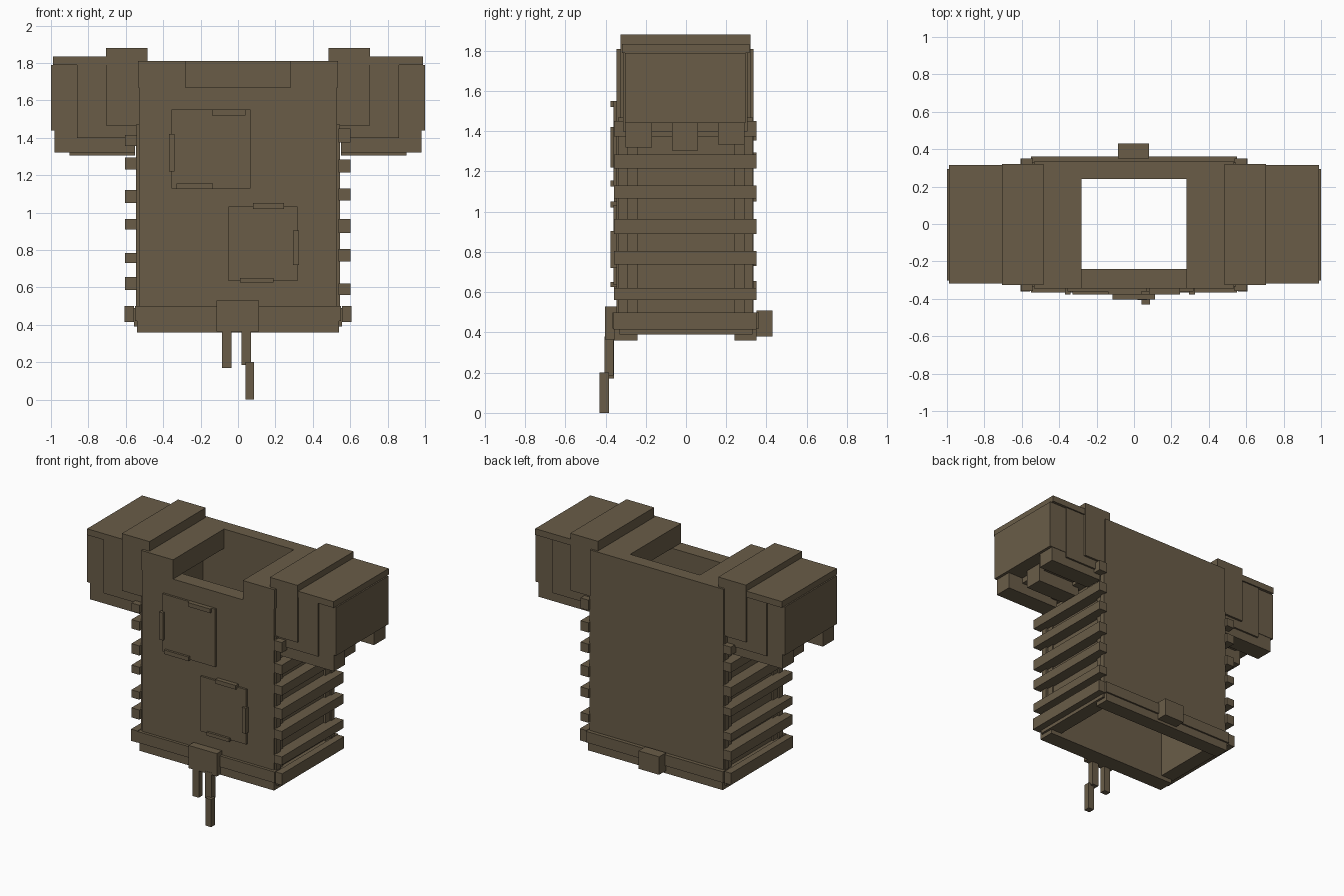
import bpy

mat = bpy.data.materials.new("drab brown")
mat.diffuse_color = (0.142, 0.108, 0.064, 1)


def box(name, x, y, z):
    """Box from (min, max) ranges on each axis."""
    v = [(a, b, c) for a in x for b in y for c in z]
    f = [(0, 1, 3, 2), (4, 6, 7, 5), (0, 4, 5, 1),
         (2, 3, 7, 6), (0, 2, 6, 4), (1, 5, 7, 3)]
    me = bpy.data.meshes.new(name)
    me.from_pydata(v, [], f)
    me.materials.append(mat)
    ob = bpy.data.objects.new(name, me)
    bpy.context.collection.objects.link(ob)
    return ob


def pair(name, x, y, z):
    """The same box on the right and left side."""
    box("right_" + name, x, y, z)
    box("left_" + name, (-x[1], -x[0]), y, z)


# hollow torso: front and back panels, side walls, corner flanges
box("front_panel", (-.53, .53), (-.345, -.24), (.42, 1.67))
box("back_panel", (-.535, .535), (.24, .335), (.42, 1.81))
pair("side_wall", (.45, .52), (-.24, .24), (.39, 1.67))
pair("front_flange", (.5, .545), (-.335, -.29), (.39, 1.47))
pair("back_flange", (.5, .545), (.29, .33), (.39, 1.47))
pair("side_wall_front_fill", (.45, .52), (-.29, -.24), (.42, 1.67))
pair("side_wall_back_fill", (.45, .52), (.24, .29), (.42, 1.67))

# collar blocks beside the neck opening
pair("collar_block", (.28, .535), (-.345, .24), (1.67, 1.81))

# side ribs
right_ribs = [(1.375, 1.45), (1.215, 1.285), (1.065, 1.13),
              (.89, .965), (.738, .805), (.56, .62)]
left_ribs = [(1.355, 1.415), (1.23, 1.295), (1.05, 1.12),
             (.91, .965), (.73, .785), (.585, .655)]
for i, z in enumerate(right_ribs):
    box(f"right_rib_{i}", (.51, .6), (-.335, .33), z)
    box(f"right_rib_end_{i}", (.538, .602), (-.358, .35), z)
for i, z in enumerate(left_ribs):
    box(f"left_rib_{i}", (-.6, -.51), (-.335, .33), z)
    box(f"left_rib_end_{i}", (-.605, -.541), (-.358, .35), z)

# waist belt and lower rails
box("front_belt", (-.55, .55), (-.366, -.3), (.42, .5))
box("back_belt", (-.55, .55), (.3, .362), (.42, .5))
pair("side_belt", (.555, .607), (-.36, .35), (.415, .5))
pair("side_belt_backing", (.5, .556), (-.33, .33), (.39, .49))
box("front_rail", (-.54, .54), (-.358, -.24), (.36, .42))
box("back_rail", (-.54, .54), (.24, .35), (.36, .42))
box("buckle", (-.115, .112), (-.403, -.34), (.365, .53))
box("back_pouch", (-.085, .08), (.35, .43), (.38, .51))

# hanging strap ends
box("left_strap", (-.085, -.035), (-.4, -.358), (.17, .38))
box("right_strap", (.018, .07), (-.405, -.36), (.185, .38))
box("right_strap_tip", (.04, .085), (-.43, -.383), (0, .2))

# front pocket plates with edge clips
box("upper_pocket", (-.355, .067), (-.36, -.34), (1.13, 1.55))
box("lower_pocket", (-.05, .317), (-.36, -.34), (.635, 1.033))
clips = [((-.14, .04), (1.52, 1.55)), ((-.37, -.34), (1.22, 1.42)),
         ((-.33, -.135), (1.125, 1.155)), ((.08, .245), (1.02, 1.05)),
         ((.295, .325), (.72, .905)), ((.01, .19), (.625, .65))]
for i, (x, z) in enumerate(clips):
    box(f"pocket_clip_{i}", x, (-.376, -.34), z)

# shoulder guards: strap over the shoulder, sleeve, outer shell and lid
pair("shoulder_strap", (.483, .705), (-.325, .32), (1.465, 1.88))
pair("sleeve", (.53, .86), (-.312, .305), (1.4, 1.8))
pair("outer_shell", (.85, 1.0), (-.302, .295), (1.44, 1.79))
pair("shoulder_lid", (.7, .99), (-.317, .315), (1.79, 1.835))

# bars under the shoulder guards
pair("front_under_bar", (.55, .98), (-.3, -.17), (1.32, 1.45))
pair("middle_under_bar", (.55, .9), (-.07, .06), (1.305, 1.45))
pair("back_under_bar", (.55, .98), (.16, .292), (1.335, 1.45))
